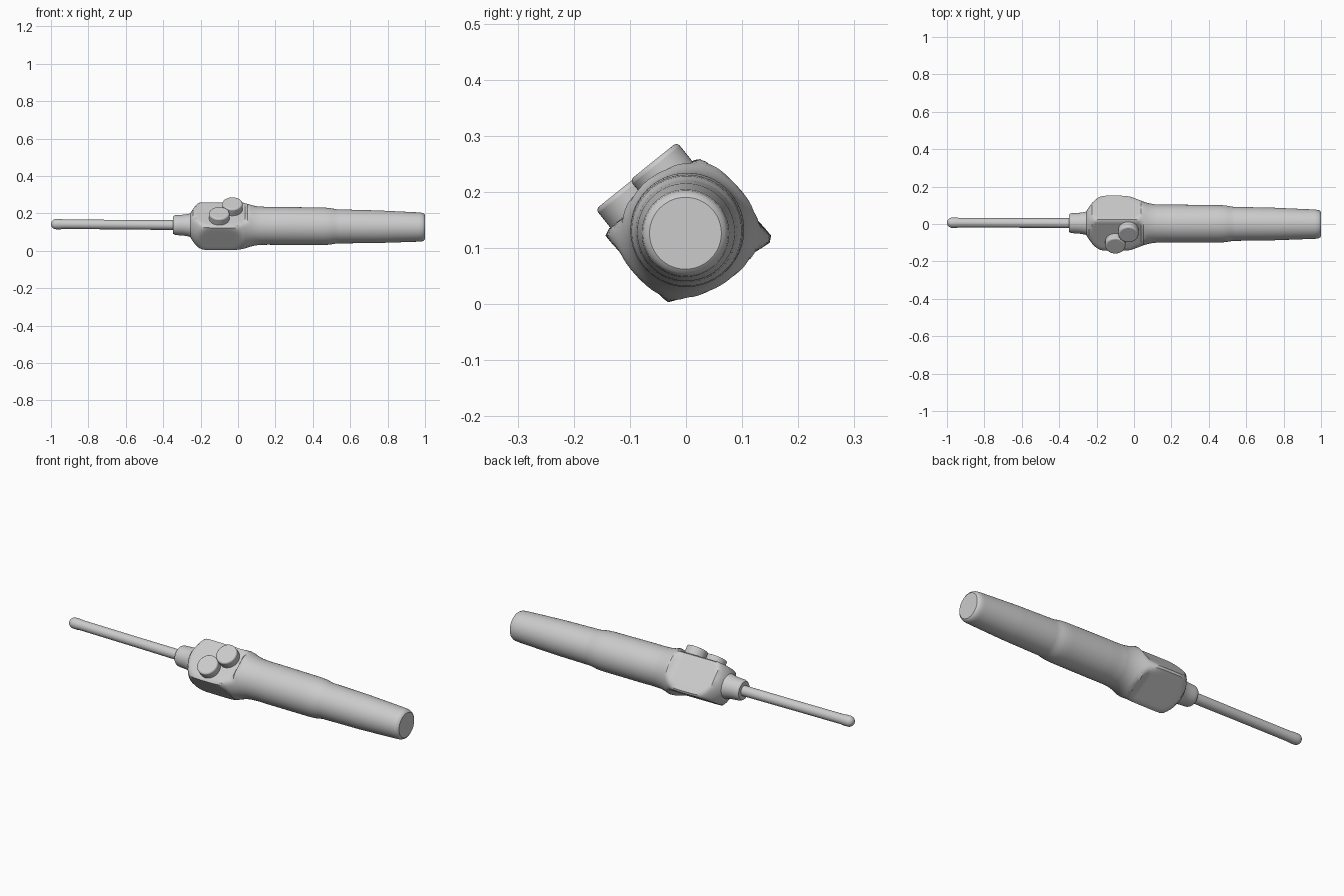
import bpy, bmesh, math
from mathutils import Vector

if "Cube" in bpy.data.objects:
    bpy.data.objects.remove(bpy.data.objects["Cube"])

SEG = 72


def axis(x):
    """Slightly tilted centre line of the tool."""
    return Vector((x, 0.003 - 0.004 * x, 0.1345 - 0.008 * x))


def finish(obj, angle=30):
    bpy.ops.object.select_all(action='DESELECT')
    obj.select_set(True)
    bpy.context.view_layer.objects.active = obj
    bpy.ops.object.shade_smooth_by_angle(angle=math.radians(angle))


def refine(profile, step=0.012):
    """Insert evenly spaced stations between profile points."""
    out = []
    for (x0, r0), (x1, r1) in zip(profile, profile[1:]):
        n = max(1, round((x1 - x0) / step))
        out += [(x0 + (x1 - x0) * i / n, r0 + (r1 - r0) * i / n) for i in range(n)]
    return out + [profile[-1]]


def loft(name, stations, radius):
    """Skin rings along the axis; radius(x, r, angle) shapes each ring."""
    bm = bmesh.new()
    rings = []
    for x, r in stations:
        ring = []
        for i in range(SEG):
            a = math.tau * i / SEG
            d = radius(x, r, a)
            ring.append(bm.verts.new(axis(x) + Vector((0, d * math.cos(a), d * math.sin(a)))))
        rings.append(ring)
    for p, q in zip(rings, rings[1:]):
        for i in range(SEG):
            j = (i + 1) % SEG
            bm.faces.new((p[i], p[j], q[j], q[i]))
    bm.faces.new(rings[0])
    bm.faces.new(rings[-1])
    bmesh.ops.recalc_face_normals(bm, faces=bm.faces)
    mesh = bpy.data.meshes.new(name)
    bm.to_mesh(mesh)
    bm.free()
    obj = bpy.data.objects.new(name, mesh)
    bpy.context.collection.objects.link(obj)
    finish(obj)
    return obj


def ramp(x, a, b):
    t = min(1, max(0, (x - a) / (b - a)))
    return t * t * (3 - 2 * t)


# Flat facets cut into the bulge: normal (y, z), distance, x range where it fades out
FACETS = [((-0.626, 0.780), 0.088, 0.045, 0.058),
          ((0.730, 0.680), 0.100, 0.00, 0.11),
          ((-0.730, -0.680), 0.117, 0.00, 0.11),
          ((0.518, -0.855), 0.098, 0.00, 0.11)]


def faceted(x, r, a):
    p = 26
    total = r ** -p
    for (ny, nz), dist, x0, x1 in FACETS:
        c = ny * math.cos(a) + nz * math.sin(a)
        if c > 0:
            total += (c / (dist * (1 + 0.7 * ramp(x, x0, x1)))) ** p
    return total ** (-1 / p)


# Collar, faceted bulge and stepped grip in one skin
body = [(-0.347, 0.046), (-0.342, 0.050), (-0.335, 0.053), (-0.29, 0.056), (-0.265, 0.060),
        (-0.255, 0.063), (-0.25, 0.073), (-0.24, 0.088), (-0.225, 0.108), (-0.205, 0.128),
        (-0.18, 0.146), (-0.15, 0.158), (-0.11, 0.163), (-0.07, 0.161), (-0.03, 0.150),
        (0.01, 0.133), (0.05, 0.117), (0.08, 0.108), (0.11, 0.103), (0.16, 0.101),
        (0.22, 0.1015), (0.46, 0.100), (0.49, 0.098), (0.53, 0.091), (0.56, 0.0905),
        (0.75, 0.087), (0.9, 0.081), (0.97, 0.078), (0.985, 0.076), (0.995, 0.071), (1.0, 0.064)]
loft("grip_body", refine(body), faceted)

# Long round-tipped rod
rod = [(-1 + 0.028 * (1 - math.cos(t * math.pi / 16)), 0.0275 * math.sin(t * math.pi / 16))
       for t in range(1, 9)]
rod += [(-0.95, 0.0275), (-0.93, 0.0255), (-0.6, 0.0255), (-0.32, 0.0265)]
loft("rod", rod, lambda x, r, a: r)

# Two round push buttons on the upper front facet
normal = Vector((0, -0.626, 0.780)).normalized()
for name, cap in (("button_lower", (-0.100, -0.119, 0.203)), ("button_upper", (-0.030, -0.058, 0.255))):
    depth = 0.08
    bpy.ops.mesh.primitive_cylinder_add(vertices=48, radius=0.054, depth=depth,
                                        location=Vector(cap) - normal * depth / 2)
    obj = bpy.context.object
    obj.name = name
    obj.rotation_euler = (math.atan2(-normal.y, normal.z), 0, 0)
    bevel = obj.modifiers.new("rounded_rim", 'BEVEL')
    bevel.width = 0.008
    bevel.segments = 3
    finish(obj)
